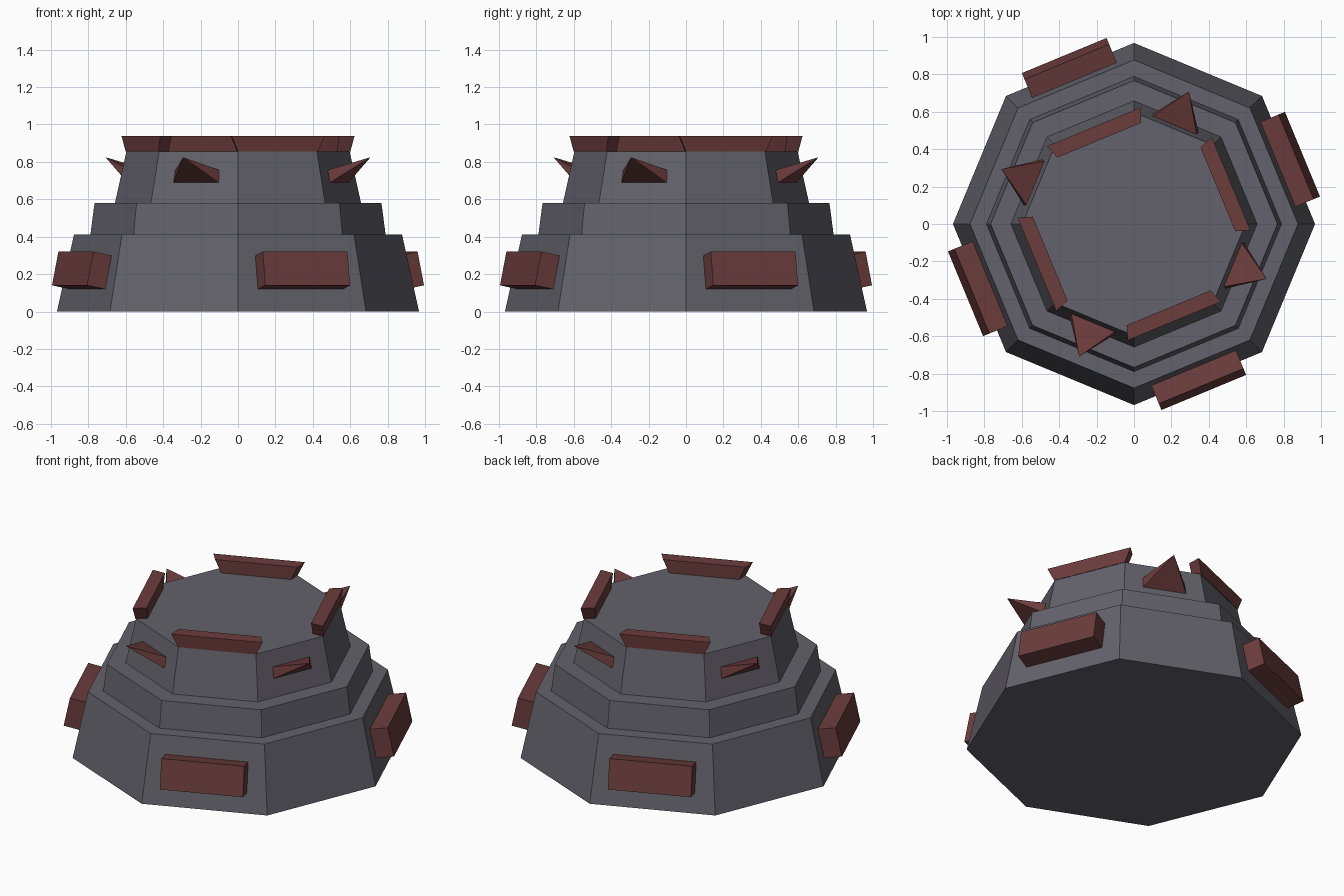
import bpy, bmesh
from math import cos, sin, radians

if "Cube" in bpy.data.objects:
    bpy.data.objects.remove(bpy.data.objects["Cube"])


def material(name, color):
    m = bpy.data.materials.new(name)
    m.diffuse_color = (*color, 1)
    m.use_nodes = True
    m.node_tree.nodes["Principled BSDF"].inputs["Base Color"].default_value = m.diffuse_color
    return m


stone = material("dark_stone", (0.125, 0.12, 0.145))
red = material("dull_red", (0.15, 0.045, 0.045))


def hull_object(name, points, mat):
    """Convex flat-faced solid around the given points."""
    bm = bmesh.new()
    for p in points:
        bm.verts.new(p)
    bmesh.ops.convex_hull(bm, input=bm.verts[:])
    bmesh.ops.dissolve_limit(bm, angle_limit=radians(0.5),
                             verts=bm.verts[:], edges=bm.edges[:])
    bmesh.ops.recalc_face_normals(bm, faces=bm.faces[:])
    me = bpy.data.meshes.new(name)
    bm.to_mesh(me)
    bm.free()
    me.materials.append(mat)
    ob = bpy.data.objects.new(name, me)
    bpy.context.collection.objects.link(ob)
    return ob


def tier(name, r0, r1, z0, z1):
    ring = [radians(45 * i) for i in range(8)]
    hull_object(name, [(r * cos(a), r * sin(a), z)
                       for r, z in ((r0, z0), (r1, z1)) for a in ring], stone)


def on_side(angle, points):
    """Turn (outward, sideways, z) points to face the given direction."""
    c, s = cos(radians(angle)), sin(radians(angle))
    return [(o * c - t * s, o * s + t * c, z) for o, t, z in points]


def mirrored(profile):
    """(outward, half width, z) to a left and right pair of points."""
    return [(o, k * w, z) for o, w, z in profile for k in (-1, 1)]


# Stacked octagonal tiers
tier("lower_tier", 0.968, 0.877, 0, 0.412)
tier("middle_tier", 0.789, 0.767, 0.412, 0.58)
tier("upper_tier", 0.658, 0.597, 0.58, 0.855)

# Armour block leaning with the lower wall
block = mirrored([(0.975, 0.245, 0.14), (0.938, 0.245, 0.32),
                  (0.857, 0.245, 0.117), (0.820, 0.245, 0.297)])
# Flared bar along the top rim
bar = mirrored([(0.555, 0.23, 0.855), (0.487, 0.207, 0.855),
                (0.562, 0.27, 0.938), (0.485, 0.243, 0.938)])
# Spike rising out of the upper wall
spike = mirrored([(0.58, 0.135, 0.685), (0.565, 0.13, 0.755)]) + [(0.767, 0, 0.825)]

for i in range(4):
    a = 22.5 + 90 * i
    hull_object(f"wall_block_{i + 1}", on_side(a, block), red)
    hull_object(f"rim_bar_{i + 1}", on_side(a, bar), red)
    hull_object(f"wall_spike_{i + 1}", on_side(a + 45, spike), red)
